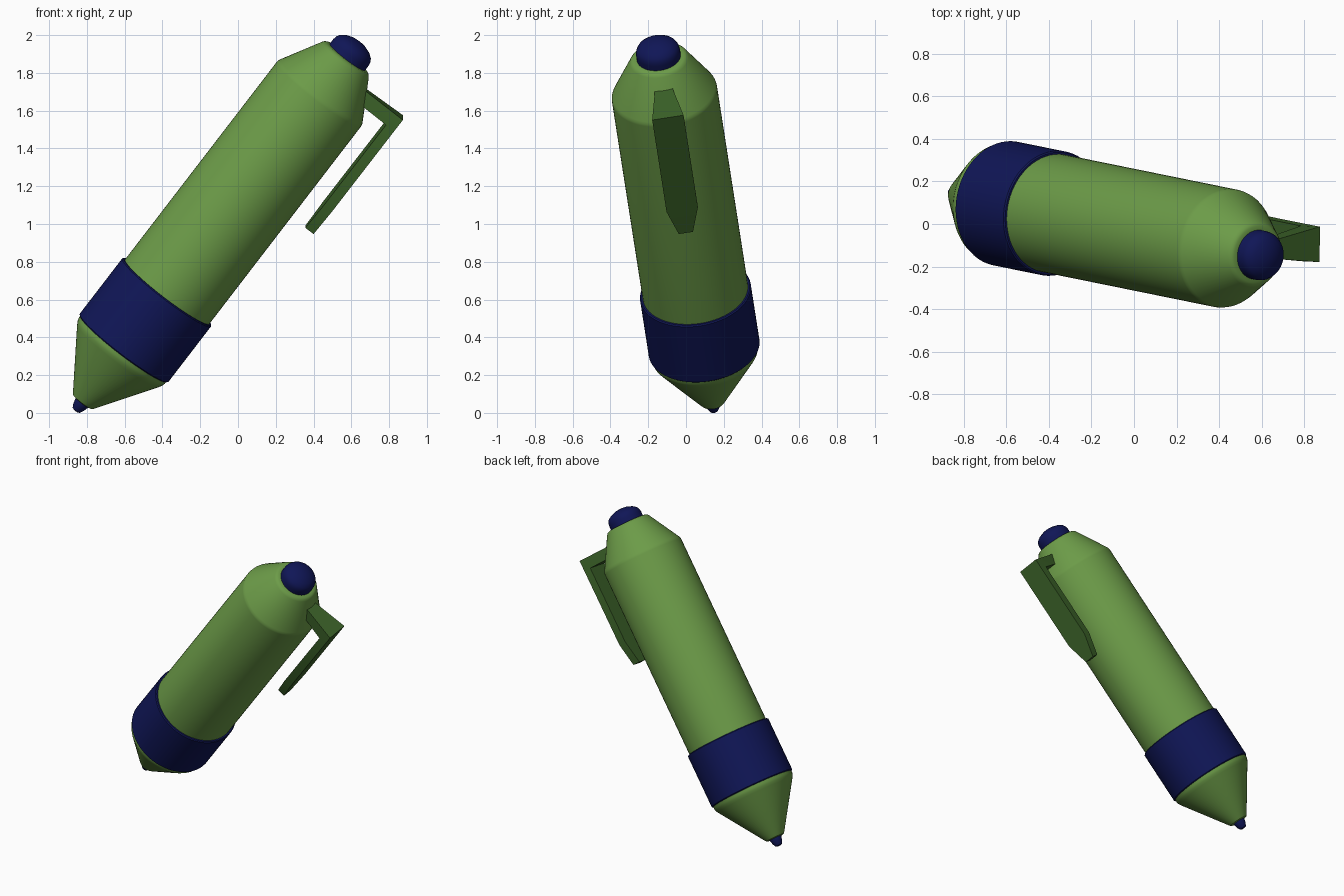
import bpy, bmesh, math
from mathutils import Vector, Matrix

if "Cube" in bpy.data.objects:
    bpy.data.objects.remove(bpy.data.objects["Cube"])

# Pen frame: local z runs along the barrel from the tip, local x points to the clip
D = Vector((0.6045, -0.1228, 0.787)).normalized()
E = Vector((0.8, 0.09, -0.6))
E = (E - D * E.dot(D)).normalized()
F = D.cross(E)
POSE = Matrix((E, F, D)).transposed().to_4x4()
POSE.translation = (-0.86, 0.148, 0.01)


def material(name, rgb):
    m = bpy.data.materials.new(name)
    m.diffuse_color = (*rgb, 1)
    m.use_nodes = True
    m.node_tree.nodes["Principled BSDF"].inputs["Base Color"].default_value = m.diffuse_color
    return m


GREEN = material("green", (0.15, 0.33, 0.065))
DARK = material("dark_green", (0.045, 0.125, 0.022))
NAVY = material("navy", (0.005, 0.008, 0.095))


def finish(name, bm, mat, angle=30):
    bmesh.ops.remove_doubles(bm, verts=bm.verts, dist=1e-5)
    bmesh.ops.recalc_face_normals(bm, faces=bm.faces)
    bm.transform(POSE)
    me = bpy.data.meshes.new(name)
    bm.to_mesh(me)
    bm.free()
    me.materials.append(mat)
    ob = bpy.data.objects.new(name, me)
    bpy.context.collection.objects.link(ob)
    bpy.ops.object.select_all(action='DESELECT')
    ob.select_set(True)
    bpy.context.view_layer.objects.active = ob
    bpy.ops.object.shade_smooth_by_angle(angle=math.radians(angle))
    return ob


def lathe(name, profile, mat, seg=64):
    """Revolve (radius, height) points round the pen axis."""
    bm = bmesh.new()
    vs = [bm.verts.new((r, 0, t)) for r, t in profile]
    es = [bm.edges.new(p) for p in zip(vs, vs[1:])]
    bmesh.ops.spin(bm, geom=vs + es, cent=(0, 0, 0), axis=(0, 0, 1),
                   angle=2 * math.pi, steps=seg, use_merge=True)
    return finish(name, bm, mat)


# Writing point
lathe("point", [(0, 0), (0.013, 0.001), (0.023, 0.005), (0.033, 0.024),
                (0.042, 0.055), (0.042, 0.09), (0, 0.09)], NAVY)
# Nose cone with softened ends
lathe("nose_cone", [(0, 0.058), (0.05, 0.058), (0.064, 0.062), (0.073, 0.074),
                    (0.272, 0.372), (0.282, 0.389), (0.287, 0.405),
                    (0.287, 0.44), (0, 0.44)], GREEN)
# Grip band
lathe("grip_band", [(0.26, 0.42), (0.290, 0.42), (0.296, 0.426),
                    (0.296, 0.797), (0.290, 0.803), (0.26, 0.803)], NAVY)
# Barrel with tapered shoulder
lathe("barrel", [(0, 0.43), (0.281, 0.43), (0.281, 2.13), (0.279, 2.143),
                 (0.273, 2.155), (0.156, 2.362), (0.147, 2.373),
                 (0.135, 2.379), (0.115, 2.38), (0, 2.38)], GREEN)
# Push button
lathe("push_button", [(0, 2.36), (0.117, 2.36), (0.117, 2.41), (0.114, 2.43),
                      (0.104, 2.449), (0.08, 2.467), (0.042, 2.481),
                      (0, 2.486)], NAVY)


def loft(bm, rings):
    """Skin a chain of four-sided rings and cap both ends."""
    rs = [[bm.verts.new(p) for p in ring] for ring in rings]
    for a, b in zip(rs, rs[1:]):
        for i in range(4):
            j = (i + 1) % 4
            bm.faces.new((a[i], a[j], b[j], b[i]))
    bm.faces.new(rs[0])
    bm.faces.new(rs[-1])


# Clip: arm widening outwards, mitred corner, long blade with tapered end
# each entry: inner (x, z), outer (x, z), half width
sections = [((0.13, 2.225), (0.13, 2.300), 0.046),
            ((0.20, 2.225), (0.20, 2.300), 0.050),
            ((0.375, 2.225), (0.430, 2.300), 0.084),
            ((0.373, 1.680), (0.428, 1.680), 0.084),
            ((0.372, 1.522), (0.427, 1.522), 0.038)]
bm = bmesh.new()
loft(bm, [[(a[0], -w, a[1]), (a[0], w, a[1]), (b[0], w, b[1]), (b[0], -w, b[1])]
          for a, b, w in sections])
finish("pocket_clip", bm, DARK)
